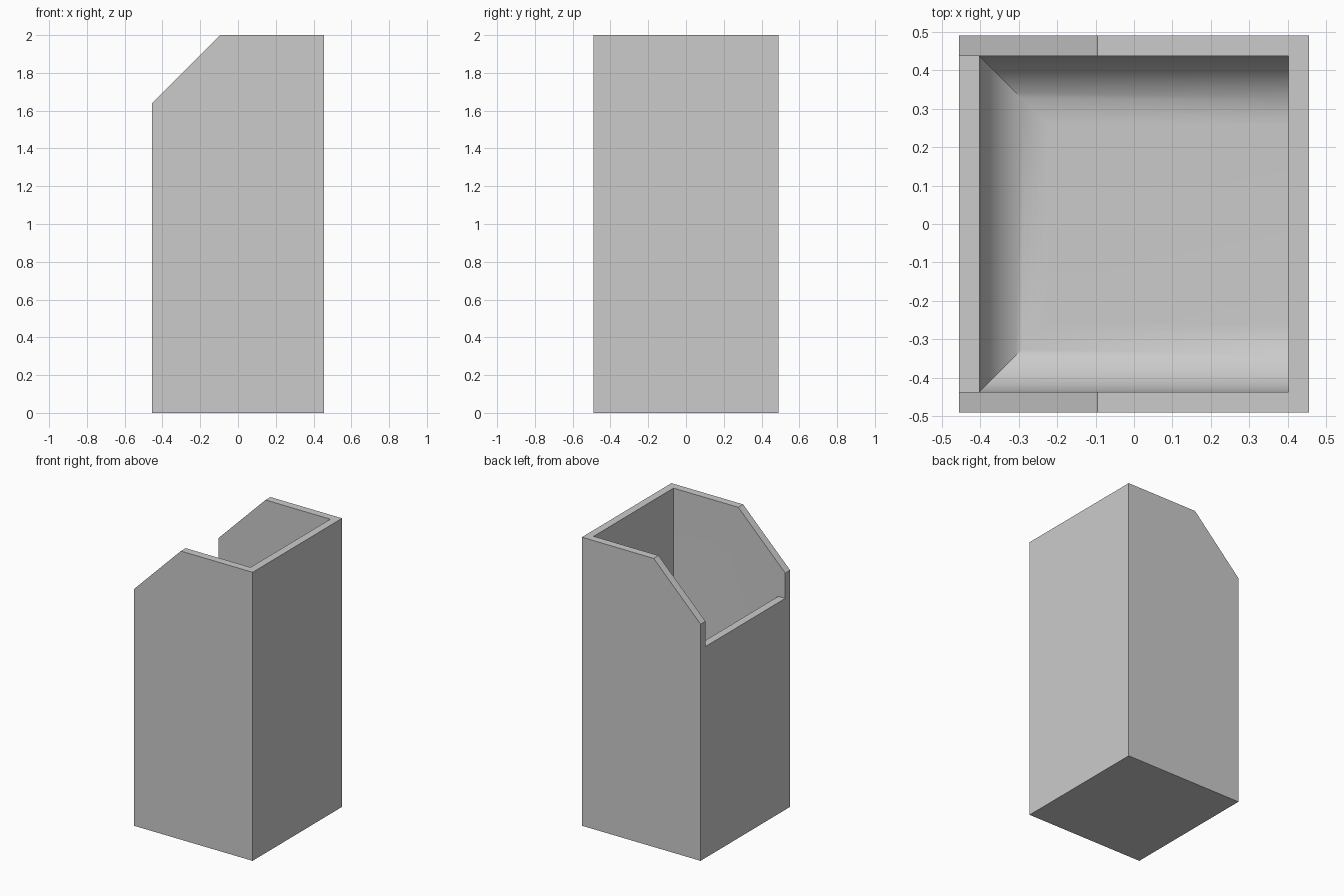
import bpy
import bmesh
from math import sin, cos, pi, radians

HX, HY, TOP = 0.455, 0.49, 2.0   # half sizes and height
WALL = 0.053                     # wall and floor thickness
LIP = 1.465                      # top of the low wall
FILLET, STEPS = 0.18, 16

cube = bpy.data.objects.get("Cube")
if cube:
    bpy.data.objects.remove(cube, do_unlink=True)

grey = bpy.data.materials.new("light grey")
grey.use_nodes = True
grey.diffuse_color = (0.6, 0.6, 0.6, 1)
grey.node_tree.nodes["Principled BSDF"].inputs["Base Color"].default_value = grey.diffuse_color


def loft(name, rings):
    """Skin a closed solid through matching rings of points."""
    bm = bmesh.new()
    loops = [[bm.verts.new(p) for p in ring] for ring in rings]
    for a, b in zip(loops, loops[1:]):
        for i in range(len(a)):
            j = (i + 1) % len(a)
            bm.faces.new((a[i], a[j], b[j], b[i]))
    bm.faces.new(loops[0])
    bm.faces.new(loops[-1])
    bmesh.ops.recalc_face_normals(bm, faces=bm.faces)
    mesh = bpy.data.meshes.new(name)
    bm.to_mesh(mesh)
    bm.free()
    mesh.materials.append(grey)
    obj = bpy.data.objects.new(name, mesh)
    bpy.context.collection.objects.link(obj)
    return obj


def rectangle(x0, x1, y, z):
    return [(x0, -y, z), (x1, -y, z), (x1, y, z), (x0, y, z)]


# Outer block with one sloping top corner
profile = [(-HX, 0), (HX, 0), (HX, TOP), (-0.095, TOP), (-HX, 1.64)]
holder = loft("open_holder", [[(x, y, z) for x, z in profile] for y in (-HY, HY)])

# Cavity with a rounded foot along three walls
ix, iy = HX - WALL, HY - WALL
rings = []
for k in range(STEPS + 1):
    a = k / STEPS * pi / 2
    inset = FILLET * (1 - sin(a))
    rings.append(rectangle(-ix + inset, ix, iy - inset, WALL + FILLET * (1 - cos(a))))
rings.append(rectangle(-ix, ix, iy, TOP + 0.2))
cavity = loft("cavity_cutter", rings)

# Opening above the low wall
notch = loft("notch_cutter", [rectangle(-HX - 0.1, -ix + 0.1, iy, z) for z in (LIP, TOP + 0.1)])

bpy.ops.object.select_all(action='DESELECT')
bpy.context.view_layer.objects.active = holder
holder.select_set(True)
for cutter in (cavity, notch):
    cutter.hide_render = True
    mod = holder.modifiers.new("cut", 'BOOLEAN')
    mod.operation = 'DIFFERENCE'
    mod.solver = 'EXACT'
    mod.object = cutter
    bpy.ops.object.modifier_apply(modifier=mod.name)
    bpy.data.objects.remove(cutter, do_unlink=True)

bpy.ops.object.shade_smooth_by_angle(angle=radians(30))
